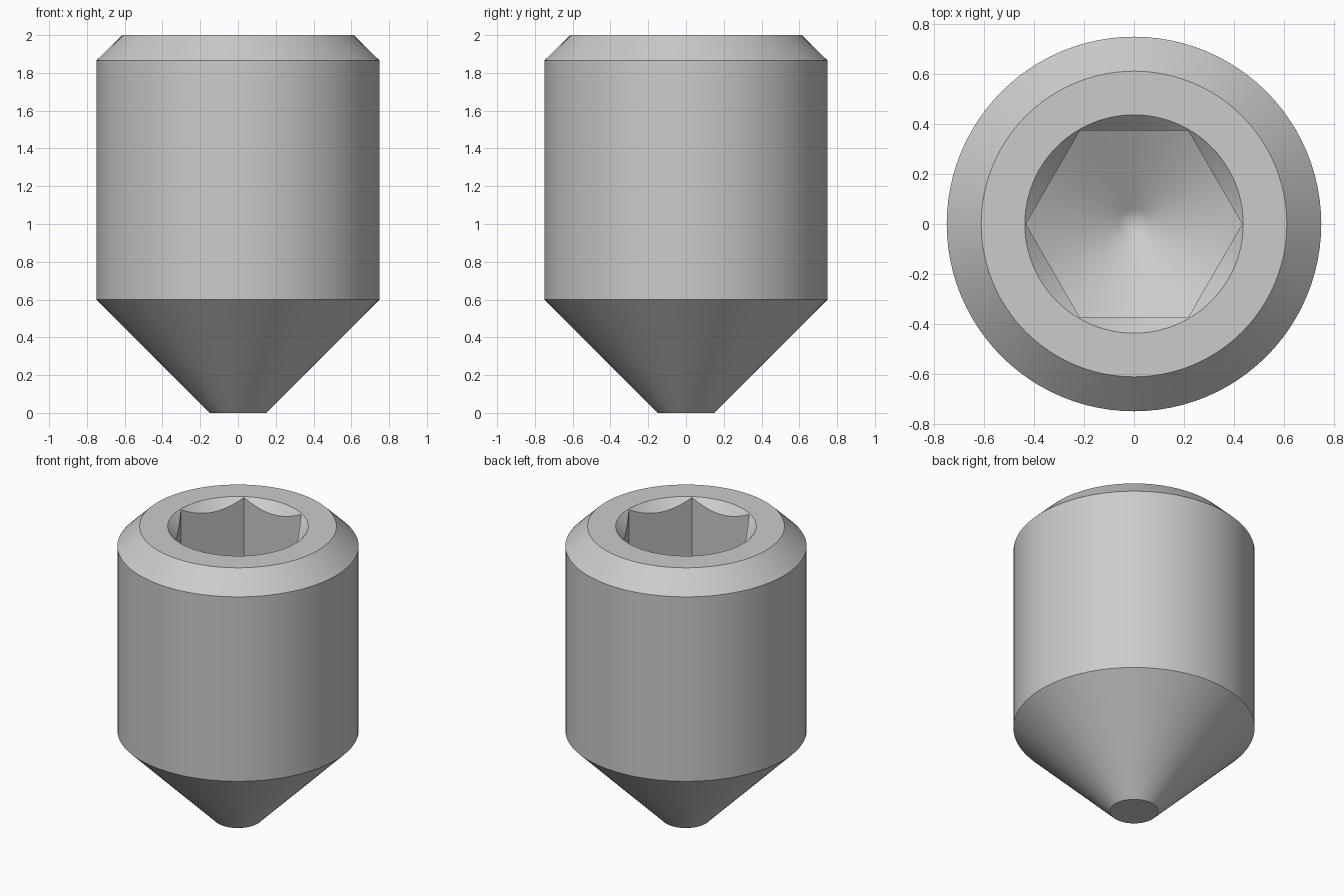
import bpy
import bmesh
from math import cos, sin, pi, radians, sqrt, tan

cube = bpy.data.objects.get("Cube")
if cube:
    bpy.data.objects.remove(cube, do_unlink=True)

SEGMENTS = 96          # multiple of six, so the socket corners fall on vertices
TOP = 2.0
FLAT = 0.375           # half the width across the socket flats
CORNER = FLAT * 2 / sqrt(3)
RIM = CORNER * 1.01    # socket countersink radius
DEPTH = 0.875


def hex_radius(a):
    """Distance from the axis to the hexagon wall at angle a."""
    return FLAT / cos(a % (pi / 3) - pi / 6)


def floor_z(r):
    """Drilled 120 degree cone at the bottom of the socket."""
    return TOP - DEPTH - (CORNER - r) * tan(radians(30))


def circle(r, z):
    return lambda a: (r, z)


def countersink_edge(a):
    r = hex_radius(a)
    return r, TOP - (RIM - r)


def floor_edge(a):
    r = hex_radius(a)
    return r, floor_z(r)


# Rings from the tip, up the outside, over the rim and down into the socket
rings = [
    circle(0.15, 0),
    circle(0.75, 0.6),
    circle(0.75, 1.865),
    circle(0.612, TOP),
    circle(RIM, TOP),
    countersink_edge,
    floor_edge,
    circle(0.06, floor_z(0.06)),
]

bm = bmesh.new()
rows = []
for ring in rings:
    row = []
    for i in range(SEGMENTS):
        a = 2 * pi * i / SEGMENTS
        r, z = ring(a)
        row.append(bm.verts.new((r * cos(a), r * sin(a), z)))
    rows.append(row)

for low, high in zip(rows, rows[1:]):
    for i in range(SEGMENTS):
        j = (i + 1) % SEGMENTS
        bm.faces.new((low[i], low[j], high[j], high[i]))

# Flat tip and the drill point in the socket
bm.faces.new(rows[0][::-1])
apex = bm.verts.new((0, 0, floor_z(0)))
for i in range(SEGMENTS):
    bm.faces.new((rows[-1][i], rows[-1][(i + 1) % SEGMENTS], apex))
bmesh.ops.recalc_face_normals(bm, faces=bm.faces)

mesh = bpy.data.meshes.new("socket_set_screw")
bm.to_mesh(mesh)
bm.free()
screw = bpy.data.objects.new("socket_set_screw", mesh)
bpy.context.collection.objects.link(screw)

# Plain steel
steel = bpy.data.materials.new("light_grey_steel")
steel.use_nodes = True
colour = (0.6, 0.6, 0.6, 1)
steel.diffuse_color = colour
steel.node_tree.nodes["Principled BSDF"].inputs["Base Color"].default_value = colour
mesh.materials.append(steel)

bpy.ops.object.select_all(action="DESELECT")
screw.select_set(True)
bpy.context.view_layer.objects.active = screw
bpy.ops.object.shade_smooth_by_angle(angle=radians(25))
